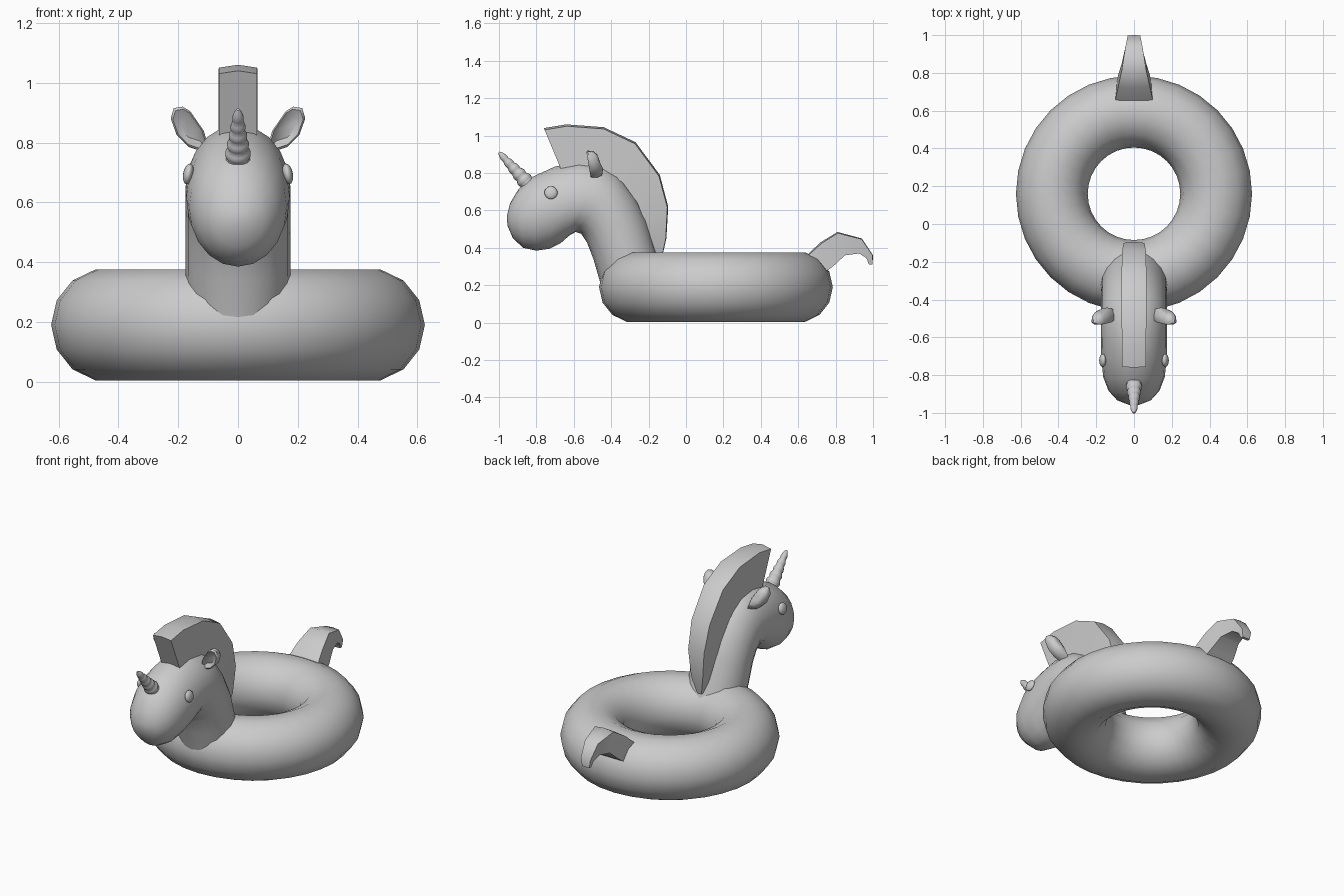
import bpy, bmesh, math
from mathutils import Vector

cube = bpy.data.objects.get("Cube")
if cube:
    bpy.data.objects.remove(cube)

vinyl = bpy.data.materials.new("grey_vinyl")
vinyl.use_nodes = True
GREY = (0.6, 0.6, 0.6, 1)
vinyl.diffuse_color = GREY
vinyl.node_tree.nodes["Principled BSDF"].inputs["Base Color"].default_value = GREY


def finish(obj, name, angle=50):
    obj.name = name
    obj.data.materials.clear()
    obj.data.materials.append(vinyl)
    bpy.ops.object.select_all(action='DESELECT')
    obj.select_set(True)
    bpy.context.view_layer.objects.active = obj
    bpy.ops.object.shade_smooth_by_angle(angle=math.radians(angle))
    return obj


def loft(name, rings, angle=50):
    """Skin equal-sized rings of points and cap both ends."""
    bm = bmesh.new()
    loops = [[bm.verts.new(p) for p in ring] for ring in rings]
    for a, b in zip(loops, loops[1:]):
        for i in range(len(a)):
            j = (i + 1) % len(a)
            bm.faces.new((a[i], a[j], b[j], b[i]))
    bm.faces.new(loops[0])
    bm.faces.new(loops[-1])
    bmesh.ops.recalc_face_normals(bm, faces=bm.faces)
    mesh = bpy.data.meshes.new(name)
    bm.to_mesh(mesh)
    bm.free()
    obj = bpy.data.objects.new(name, mesh)
    bpy.context.collection.objects.link(obj)
    return finish(obj, name, angle)


def oval(outer, inner, width, sides=20):
    """Oval across the centre plane between two (y, z) points."""
    o, i = Vector((0, *outer)), Vector((0, *inner))
    mid, half = (o + i) / 2, (o - i) / 2
    ring = []
    for k in range(sides):
        t = math.tau * k / sides
        ring.append(mid + half * math.cos(t) + Vector((width * math.sin(t), 0, 0)))
    return ring


def strap(outer, inner, width, crown):
    """Five-sided strip section with a slightly raised centre ridge."""
    o, i = Vector((0, *outer)), Vector((0, *inner))
    shoulder = o.lerp(i, crown)
    side = Vector((width, 0, 0))
    return [i - side, shoulder - side, o, shoulder + side, i + side]


# Swim ring
bpy.ops.mesh.primitive_torus_add(major_segments=32, minor_segments=14,
                                 major_radius=0.435, minor_radius=0.19,
                                 location=(0, 0.16, 0.19))
finish(bpy.context.object, "swim_ring")

# Neck and head: back point, front point, half width
neck = [((-.10, .22), (-.44, .15), .165), ((-.16, .38), (-.495, .34), .175),
        ((-.21, .55), (-.53, .43), .175), ((-.27, .67), (-.56, .475), .175),
        ((-.36, .79), (-.59, .485), .175), ((-.45, .845), (-.625, .465), .175),
        ((-.57, .86), (-.67, .425), .175), ((-.70, .835), (-.73, .395), .173),
        ((-.82, .78), (-.80, .385), .163), ((-.895, .715), (-.87, .40), .135),
        ((-.94, .64), (-.925, .45), .09), ((-.958, .57), (-.955, .52), .03)]
loft("neck_and_head", [oval(*s) for s in neck])

# Mane: outer point, inner point, half width
mane = [((-.76, 1.04), (-.66, .80), .063), ((-.64, 1.06), (-.56, .82), .064),
        ((-.44, 1.045), (-.44, .81), .066), ((-.27, .965), (-.34, .75), .066),
        ((-.14, .79), (-.26, .64), .063), ((-.095, .62), (-.22, .54), .055),
        ((-.105, .45), (-.19, .42), .04), ((-.13, .34), (-.17, .34), .015)]
loft("mane", [strap(*s, 0.04) for s in mane], 60)

# Tail
tail = [((.65, .365), (.70, .24), .10), ((.72, .43), (.785, .30), .085),
        ((.81, .485), (.85, .36), .065), ((.94, .45), (.925, .37), .045),
        ((1.0, .36), (.965, .345), .033), ((.997, .31), (.978, .31), .025)]
loft("tail", [strap(*s, 0.05) for s in tail], 60)

# Horn: a stack of shrinking bulges along a tilted axis
base, tip = Vector((0, -.825, .72)), Vector((0, -.99, .90))
axis = tip - base
across = axis.cross(Vector((1, 0, 0))).normalized()
BULGES, STEPS = 6, 4
horn = []
for k in range(BULGES * STEPS + 1):
    f = k / (BULGES * STEPS)
    bulge = abs(math.sin(math.pi * k / STEPS))
    r = (0.052 - 0.036 * f) * (0.82 + 0.18 * bulge)
    horn.append([base + axis * f + across * (r * math.cos(math.tau * s / 14))
                 + Vector((r * math.sin(math.tau * s / 14), 0, 0)) for s in range(14)])
centre = base + axis * 1.06
horn.append([centre + (p - tip) * 0.4 for p in horn[-1]])
loft("horn", horn, 60)

# Ears and eyes, one of each per side
ear_outline = [(.09, .76), (.115, .84), (.16, .905), (.185, .92), (.215, .915),
               (.225, .88), (.205, .825), (.165, .785)]
for side, label in ((1, "left"), (-1, "right")):
    def ear_ring(scale, depth):
        cx, cz = .165, .85
        return [(side * (cx + (x - cx) * scale), depth - 0.15 * (z - cz),
                 cz + (z - cz) * scale) for x, z in ear_outline]
    # Dished front, rounded back
    loft(label + "_ear", [ear_ring(.5, -.505), ear_ring(.88, -.522), ear_ring(1, -.515),
                          ear_ring(.95, -.485), ear_ring(.7, -.463), ear_ring(.3, -.456)])
    bpy.ops.mesh.primitive_uv_sphere_add(segments=16, ring_count=10, radius=0.035,
                                         location=(side * .166, -.722, .695))
    eye = bpy.context.object
    eye.scale = (0.5, 1, 1)
    eye.rotation_euler = (0, -side * 0.2, 0)
    finish(eye, label + "_eye")
